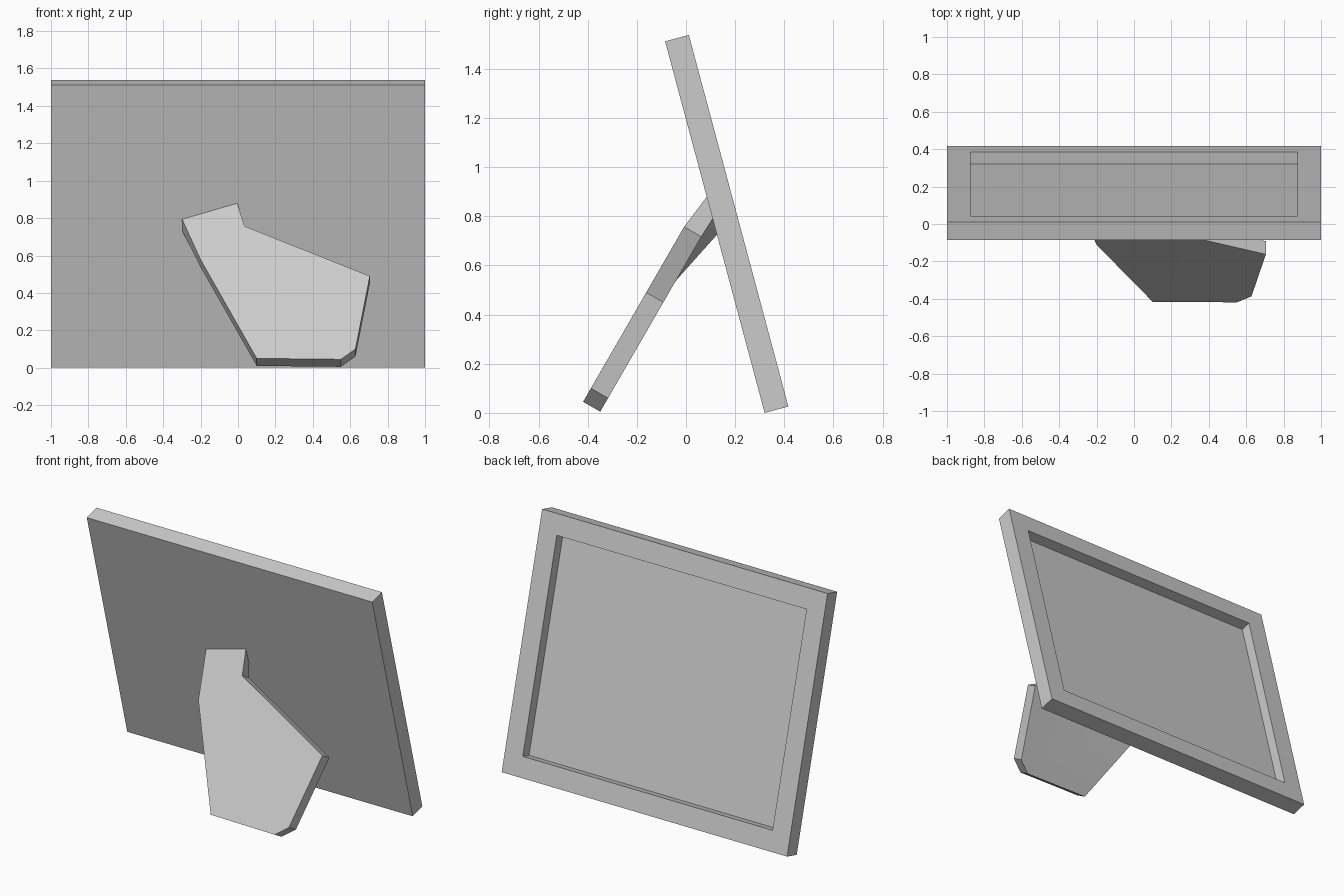
import bpy, bmesh, math
from mathutils import Matrix, Vector

if "Cube" in bpy.data.objects:
    bpy.data.objects.remove(bpy.data.objects["Cube"])


def finish(bm, name):
    bmesh.ops.recalc_face_normals(bm, faces=bm.faces[:])
    mesh = bpy.data.meshes.new(name)
    bm.to_mesh(mesh)
    bm.free()
    obj = bpy.data.objects.new(name, mesh)
    bpy.context.collection.objects.link(obj)
    return obj


# Picture frame: leaning slab with a shallow recess on its +y face
W, T, H = 2.0, 0.10, 1.565
BORDER, DEPTH = 0.125, 0.065
bm = bmesh.new()
bmesh.ops.create_cube(bm, size=1)
bmesh.ops.scale(bm, vec=(W, T, H), verts=bm.verts)
bmesh.ops.translate(bm, vec=(0, T / 2, H / 2), verts=bm.verts)
bm.normal_update()
front = [f for f in bm.faces if f.normal.y > 0.9]
bmesh.ops.inset_region(bm, faces=front, thickness=BORDER, use_even_offset=True)
floor = bmesh.ops.extrude_discrete_faces(bm, faces=front)["faces"]
bmesh.ops.translate(bm, vec=(0, -DEPTH, 0), verts=floor[0].verts)
lean = Matrix.Translation((0, 0.32, 0)) @ Matrix.Rotation(math.radians(15), 4, 'X')
bmesh.ops.transform(bm, matrix=lean, verts=bm.verts)
finish(bm, "picture_frame")

# Support leg: slanted board with a bent tab that meets the frame
SLOPE = math.tan(math.radians(30))


def on_board(x, z):
    return Vector((x, -0.42 + (z - 0.043) * SLOPE, z))


outer = [Vector((-0.30, 0.110, 0.797)), Vector((-0.005, 0.087, 0.883)),
         on_board(0.035, 0.757), on_board(0.705, 0.49), on_board(0.628, 0.10),
         on_board(0.55, 0.045), on_board(0.10, 0.05), on_board(-0.20, 0.578)]
inner = [p + Vector((0, 0.07, -0.04)) for p in outer]
inner[0] = Vector((-0.30, 0.135, 0.735))
inner[1] = Vector((-0.005, 0.115, 0.80))

bm = bmesh.new()
a = [bm.verts.new(p) for p in outer]
b = [bm.verts.new(p) for p in inner]
for ring in (a, b):
    bm.faces.new([ring[i] for i in (0, 1, 2, 7)])
    bm.faces.new(ring[2:])
for i in range(8):
    j = (i + 1) % 8
    bm.faces.new((a[i], a[j], b[j], b[i]))
leg = finish(bm, "support_leg")
bpy.context.view_layer.objects.active = leg
leg.select_set(True)
bpy.ops.object.shade_smooth_by_angle(angle=math.radians(30))
